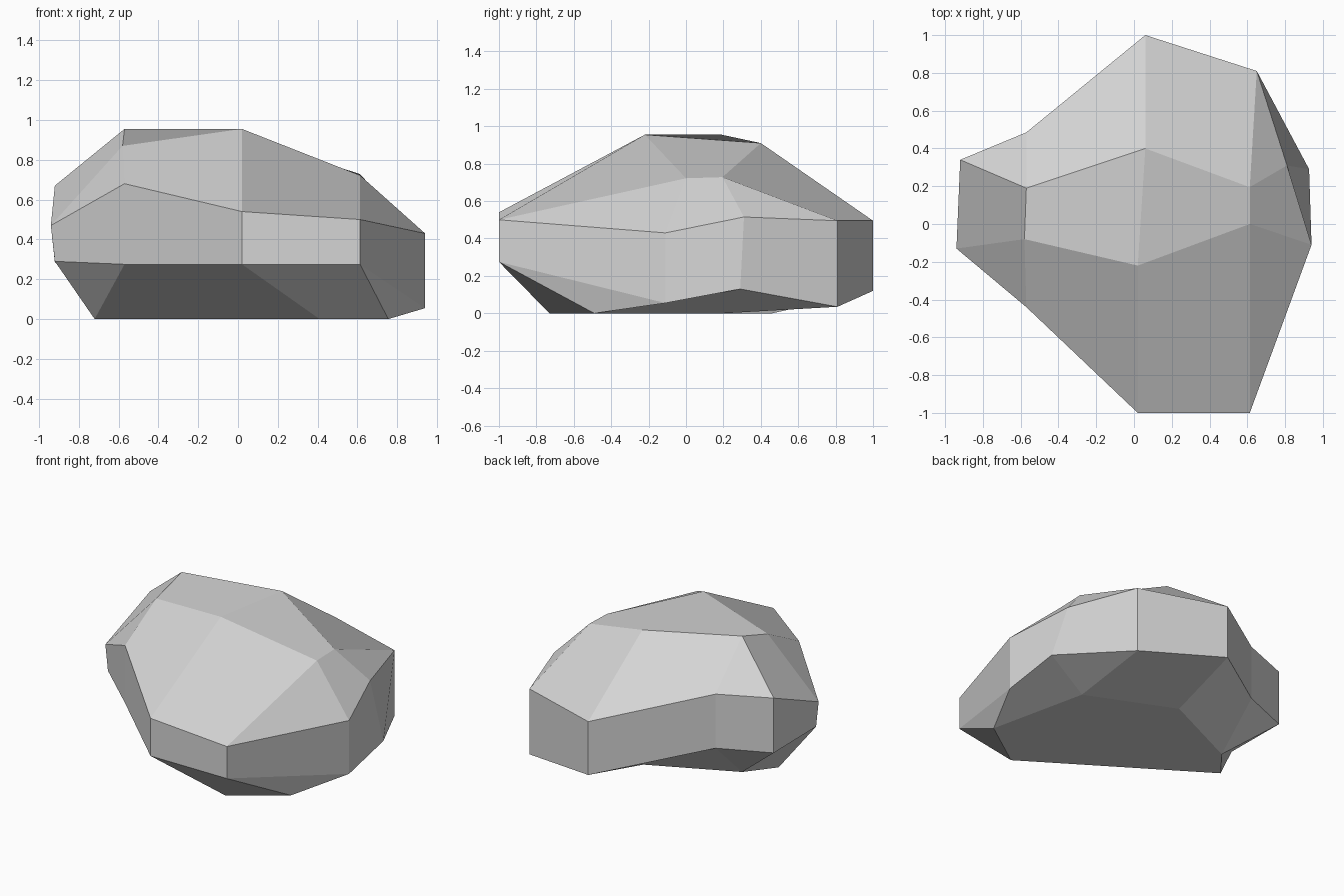
import bpy
import bmesh

if "Cube" in bpy.data.objects:
    bpy.data.objects.remove(bpy.data.objects["Cube"], do_unlink=True)

# Flat stone colour
stone = bpy.data.materials.new("stone grey")
stone.use_nodes = True
grey = (0.66, 0.66, 0.66, 1)
stone.diffuse_color = grey
stone.node_tree.nodes["Principled BSDF"].inputs["Base Color"].default_value = grey

# Vertical side wall, anticlockwise from the front right: x, y, lower z, upper z
wall = [
    (-.57, -.44, .275, .68), (.02, -1, .275, .54), (.613, -1, .275, .5),
    (.94, -.11, .055, .43), (.927, .29, .13, .515), (.65, .81, .035, .495),
    (.06, 1, .12, .495), (-.57, .485, .28, .66), (-.92, .34, .285, .67),
    (-.94, -.13, .29, .47),
]
# Crown on top and flat base underneath, in the same order
crown = [(-.58, -.08, .87), (.02, -.22, .955), (.613, 0, .722),
         (.613, .195, .728), (.06, .4, .91), (-.57, .19, .955)]
base = [(-.72, 0, 0), (.41, -.73, 0), (.755, -.49, 0),
        (.6, .2, 0), (.01, .46, 0), (-.57, .19, 0)]
# Which crown or base corner each wall corner leans towards
lean = [0, 1, 2, 2, 3, 3, 4, 5, 5, 0]

bm = bmesh.new()


def ring(points):
    return [bm.verts.new(p) for p in points]


def add_face(*corners):
    """Add a face, merging repeated corners so quads can become triangles.
    Quads fold along the line from their first corner to their third."""
    bm.faces.new(list(dict.fromkeys(corners)))


def bridge(outer, inner, pairing):
    """Join two rings, following the pairing of outer to inner corners."""
    for i in range(len(outer)):
        j = (i + 1) % len(outer)
        add_face(outer[j], inner[pairing[j]], inner[pairing[i]], outer[i])


lower = ring((x, y, low) for x, y, low, high in wall)
upper = ring((x, y, high) for x, y, low, high in wall)
top = ring(crown)
bottom = ring(base)

# Corners where the wall leans inwards
upper[4].co.xy = (.81, .31)
lower[9].co.x = -.92

# Sides, sloping shoulders and undercut
bridge(upper, lower, range(len(wall)))
bridge(upper, top, lean)
bridge(lower, bottom, lean)

# Two facets close the crown, one closes the base
add_face(top[1], top[4], top[5], top[0])
add_face(top[2], top[3], top[4], top[1])
add_face(*bottom)
bmesh.ops.recalc_face_normals(bm, faces=bm.faces)

mesh = bpy.data.meshes.new("boulder")
bm.to_mesh(mesh)
bm.free()
mesh.materials.append(stone)
boulder = bpy.data.objects.new("boulder", mesh)
bpy.context.collection.objects.link(boulder)
